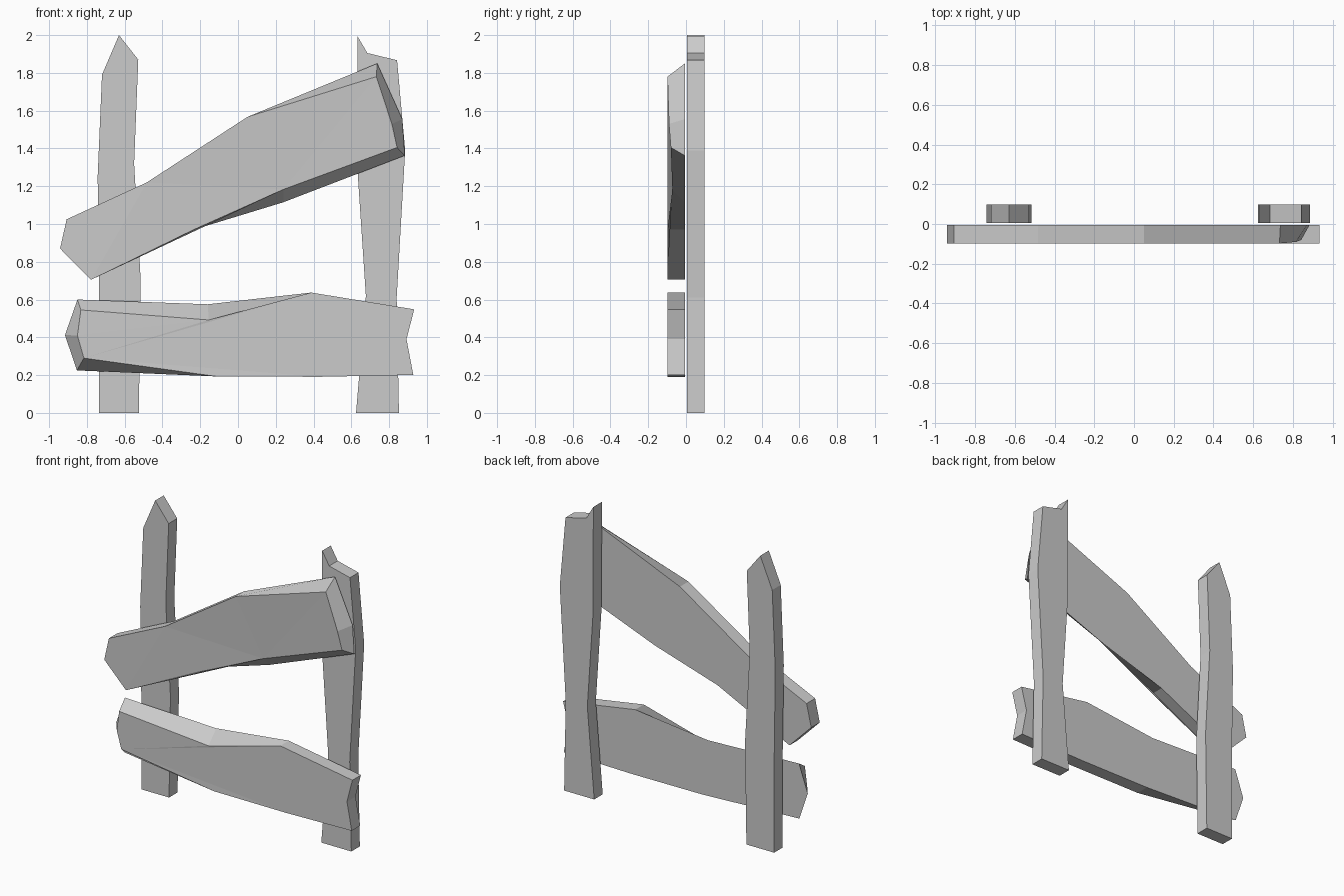
import bpy, bmesh


def plank(name, outline, y_front, y_back, carved=None):
    """Board from an (x, z) outline; carved moves single front corners to (x, y, z)."""
    carved = carved or {}
    bm = bmesh.new()
    back = [bm.verts.new((x, y_back, z)) for x, z in outline]
    front = [bm.verts.new(carved.get(i, (x, y_front, z)))
             for i, (x, z) in enumerate(outline)]
    n = len(outline)
    bm.faces.new(back)
    cap = bm.faces.new(front[::-1])
    for i in range(n):
        j = (i + 1) % n
        bm.faces.new((back[i], front[i], front[j], back[j]))
    if carved:
        bmesh.ops.triangulate(bm, faces=[cap])
    bmesh.ops.recalc_face_normals(bm, faces=bm.faces)
    mesh = bpy.data.meshes.new(name)
    bm.to_mesh(mesh)
    bm.free()
    obj = bpy.data.objects.new(name, mesh)
    bpy.context.collection.objects.link(obj)
    return obj


NEAR, FAR = 0.006, 0.098

# Upright posts, at the back
plank("left_post", [
    (-0.735, 0), (-0.525, 0), (-0.515, 0.70), (-0.55, 1.32),
    (-0.528, 1.87), (-0.63, 2.0), (-0.72, 1.79), (-0.743, 1.25),
    (-0.735, 0.65)], NEAR, FAR)
plank("right_post", [
    (0.625, 0), (0.852, 0), (0.84, 0.61), (0.885, 1.39),
    (0.842, 1.867), (0.685, 1.905), (0.632, 1.995), (0.633, 1.28),
    (0.677, 0.62)], NEAR, FAR)

# Slanted upper rail, its right end and lower edge hewn away at the front
plank("upper_rail", [
    (-0.942, 0.87), (-0.778, 0.705), (-0.235, 0.97), (0.24, 1.115),
    (0.883, 1.362), (0.87, 1.555), (0.737, 1.85), (0.05, 1.567),
    (-0.483, 1.22), (-0.907, 1.025)], -FAR, -NEAR, {
    3: (0.24, -0.072, 1.183),
    4: (0.842, -0.08, 1.405),
    5: (0.815, -0.09, 1.53),
    6: (0.732, -FAR, 1.78)})

# Level lower rail, its left end hewn away at the front
plank("lower_rail", [
    (-0.853, 0.225), (-0.113, 0.193), (0.43, 0.191), (0.928, 0.201),
    (0.892, 0.39), (0.933, 0.548), (0.388, 0.637), (-0.16, 0.575),
    (-0.85, 0.60), (-0.916, 0.412)], -FAR, -NEAR, {
    0: (-0.816, -0.094, 0.29),
    7: (-0.155, -FAR, 0.492),
    8: (-0.832, -0.094, 0.545),
    9: (-0.85, -0.094, 0.41)})
